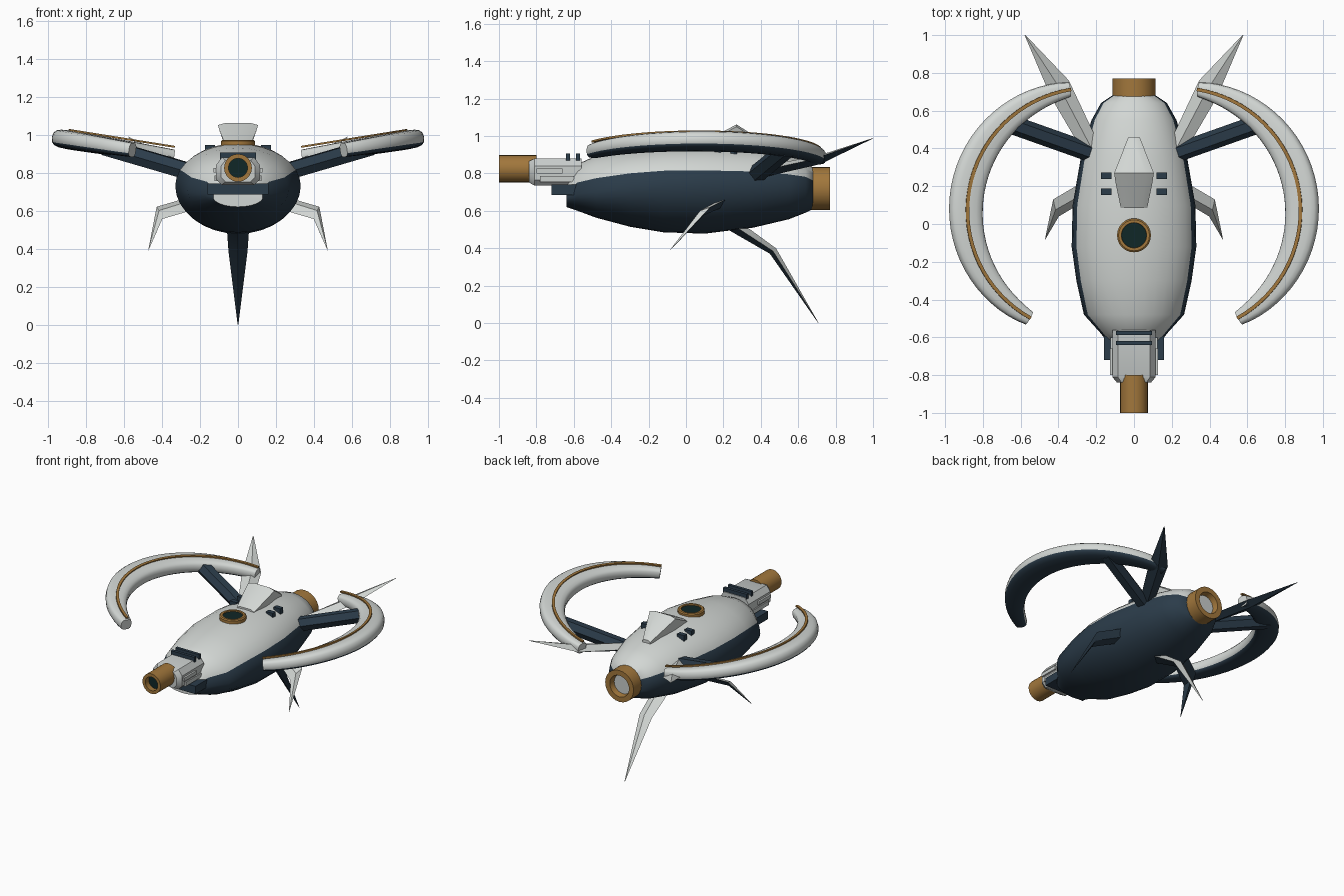
import bpy, bmesh, math
from mathutils import Vector as V

if "Cube" in bpy.data.objects:
    bpy.data.objects.remove(bpy.data.objects["Cube"])

def material(name, rgb):
    m = bpy.data.materials.new(name)
    m.diffuse_color = (*rgb, 1)
    m.use_nodes = True
    m.node_tree.nodes["Principled BSDF"].inputs["Base Color"].default_value = m.diffuse_color
    return m

WHITE = material("shell white", (.65, .68, .66))
NAVY = material("dark navy", (.024, .045, .068))
GOLD = material("brass", (.36, .185, .045))
DARK = material("dark lens", (.005, .02, .02))
GREY = material("light grey", (.58, .61, .60))


def finish(name, bm, mats, rule=None, mirror=False, angle=35):
    bmesh.ops.recalc_face_normals(bm, faces=bm.faces)
    bm.normal_update()
    if rule:
        for f in bm.faces:
            f.material_index = rule(f)
    me = bpy.data.meshes.new(name)
    bm.to_mesh(me)
    bm.free()
    for m in mats:
        me.materials.append(m)
    me.shade_smooth()
    me.set_sharp_from_angle(angle=math.radians(angle))
    ob = bpy.data.objects.new(name, me)
    bpy.context.collection.objects.link(ob)
    if mirror:
        ob.modifiers.new("mirror", 'MIRROR').use_mirror_merge = False
    return ob


def loft(name, rings, mats, side=None, **kw):
    """Skin a list of closed rings; side(j) gives the material of strip j."""
    bm = bmesh.new()
    vs = [[bm.verts.new(p) for p in r] for r in rings]
    n = len(rings[0])
    for a, b in zip(vs, vs[1:]):
        for j in range(n):
            k = (j + 1) % n
            f = bm.faces.new((a[j], a[k], b[k], b[j]))
            f.material_index = side(j) if side else 0
    bm.faces.new(vs[0])
    bm.faces.new(vs[-1])
    return finish(name, bm, mats, **kw)


def box(name, x, y, z, mat, mirror=False):
    rings = [[(x[0], q, z[0]), (x[1], q, z[0]), (x[1], q, z[1]), (x[0], q, z[1])] for q in y]
    return loft(name, rings, [mat], mirror=mirror)


def turned(name, profile, origin, axis, mats, lens_radius, n=24):
    """Turned part: profile of (radius, distance); faces inside lens_radius get material 1."""
    o, d = V(origin), V(axis)
    u = V((1, 0, 0))
    w = d.cross(u)
    rings = [[o + d * h + (u * math.cos(i * math.tau / n) + w * math.sin(i * math.tau / n)) * r
              for i in range(n)] for r, h in profile]

    def rule(f):
        return int(all(((v.co - o) - d * (v.co - o).dot(d)).length < lens_radius for v in f.verts)
                   and abs(f.normal.dot(d)) > .9)
    return loft(name, rings, mats, rule=rule)


def fin(name, pts, widths, thick, mirror):
    """Bent blade: white on upper faces, navy on lower faces."""
    p = [V(q) for q in pts]
    rings = []
    for i, q in enumerate(p):
        a = V(widths[i])
        d = p[min(i + 1, 2)] - p[max(i - 1, 0)]
        b = d.cross(a).normalized() * thick[i]
        rings.append([q + a, q + b, q - a, q - b])
    return loft(name, rings, [WHITE, NAVY], rule=lambda f: int(f.normal.z < -.05),
                mirror=mirror, angle=25)


# Hull: y, half width, top, bottom, height of the widest line
HULL = [(-.64, .13, .76, .62, .67), (-.58, .175, .85, .60, .69), (-.48, .265, .895, .563, .70),
        (-.3, .305, .93, .515, .72), (-.12, .33, .95, .485, .73), (.1, .325, .955, .478, .73),
        (.36, .28, .94, .51, .73), (.55, .225, .90, .555, .73), (.64, .175, .865, .59, .73),
        (.68, .115, .83, .61, .72)]
rings = []
for y, w, top, bot, mid in HULL:
    ring = []
    for j in range(32):
        t = j * math.tau / 32
        s = math.sin(t)
        ring.append((w * math.cos(t), y, mid + s * ((top - mid) if s > 0 else (mid - bot))))
    rings.append(ring)
loft("hull", rings, [WHITE, NAVY], side=lambda j: 0 if 2 <= j < 14 else 1,
     rule=None, angle=40)

# Rear nozzle, front barrel and top porthole
turned("rear_nozzle", [(.10, -.02), (.115, 0), (.115, .11), (.078, .11), (.07, .07)],
       (0, .66, .72), (0, 1, 0), [GOLD, GREY], .075)
turned("front_barrel", [(.073, -.02), (.073, .18), (.05, .18), (.05, .14)],
       (0, -.82, .825), (0, -1, 0), [GOLD, DARK], .055)
turned("porthole", [(.09, -.03), (.09, .018), (.082, .024), (.067, .024), (.066, .016)],
       (0, -.06, .948), (0, 0, 1), [GOLD, DARK], .0665)

# Head block behind the barrel
rings = []
for y, s in ((-.84, .78), (-.81, 1), (-.56, 1)):
    outline = [(.085, -.075), (.115, -.045), (.115, .03), (.085, .07),
               (-.085, .07), (-.115, .03), (-.115, -.045), (-.085, -.075)]
    rings.append([(x * s, y, .81 + z * s) for x, z in outline])
loft("head_block", rings, [GREY])
box("head_side_rail", (.10, .128), (-.80, -.66), (.80, .825), GREY, True)
box("head_lower_rail", (.09, .124), (-.78, -.60), (.755, .785), GREY, True)
box("chin_plate", (-.16, .16), (-.72, -.57), (.685, .742), NAVY)
for i, y in enumerate((-.63, -.577)):
    box(f"head_slat_{i}", (-.095, .095), (y - .011, y + .011), (.87, .906), NAVY)

# Dorsal plate, flaring toward its top
rings = []
for y, wt, wb, top, bot in ((.085, .07, .06, .965, .93), (.22, .098, .065, 1.035, .93),
                            (.27, .105, .062, 1.062, .93), (.46, .03, .03, .94, .90)):
    rings.append([(-wb, y, bot), (wb, y, bot), (wt, y, top - .012), (wt * .6, y, top),
                  (-wt * .6, y, top), (-wt, y, top - .012)])
loft("dorsal_plate", rings, [WHITE], angle=20)

# Small vents on the back
for i, y in enumerate((.17, .256)):
    box(f"vent_{i}", (.12, .174), (y - .017, y + .017), (.87, .946), NAVY, True)

# Curved side wings with a brass strip
wing, strip = [], []
STEPS = 32
for i in range(STEPS + 1):
    t = i / STEPS
    th = math.radians(-61 + 142 * t)
    c, s = math.cos(th), math.sin(th)
    out, up = V((c, s, .16 * c)), V((-.158, 0, .987))
    x = .24 + .65 * c
    p = V((x, .07 + .65 * s, .972 + .16 * (x - .89)))
    bulge = math.sin(math.pi * t) ** .8
    hw, hh = .038 + .052 * bulge, .037 + .013 * bulge
    ring = []
    for j in range(16):
        a = j * math.tau / 16
        ca, sa = math.cos(a), math.sin(a)
        ring.append(p + out * hw * math.copysign(abs(ca) ** .67, ca)
                    + up * hh * math.copysign(abs(sa) ** .67, sa))
    wing.append(ring)
    q = p + up * .052
    strip.append([q + out * u * .009 + up * v * .005 for u, v in ((-1, -1), (1, -1), (1, 1), (-1, 1))])
loft("side_wing", wing, [WHITE, NAVY], side=lambda j: int(9 <= j < 15), mirror=True, angle=50)
loft("wing_strip", strip, [GOLD], mirror=True)

# Struts from hull to wings
a, b = V((.22, .375, .795)), V((.70, .545, .935))
d = (b - a).normalized()
u = d.cross(V((0, 0, 1))).normalized()
w = u.cross(d)
loft("wing_strut", [[p + (u * math.cos(k * math.pi / 3) + w * math.sin(k * math.pi / 3)) * .05
                     for k in range(6)] for p in (a, b)], [NAVY], mirror=True)

# Bent fins: rear pair, lower side pair and keel
fin("rear_fin", [(.21, .37, .80), (.392, .715, .873), (.577, 1, .988)],
    [(.035, -.03, 0), (.047, -.045, 0), (.002, -.001, 0)], (.03, .024, .001), True)
fin("lower_side_fin", [(.27, .17, .63), (.413, .085, .588), (.472, -.085, .39)],
    [(.005, .05, .035), (.015, .045, .032), (0, .001, .001)], (.02, .016, .001), True)
fin("keel_fin", [(0, .25, .525), (0, .465, .385), (0, .708, 0)],
    [(.06, 0, 0), (.05, 0, 0), (.002, 0, 0)], (.035, .022, .001), False)
